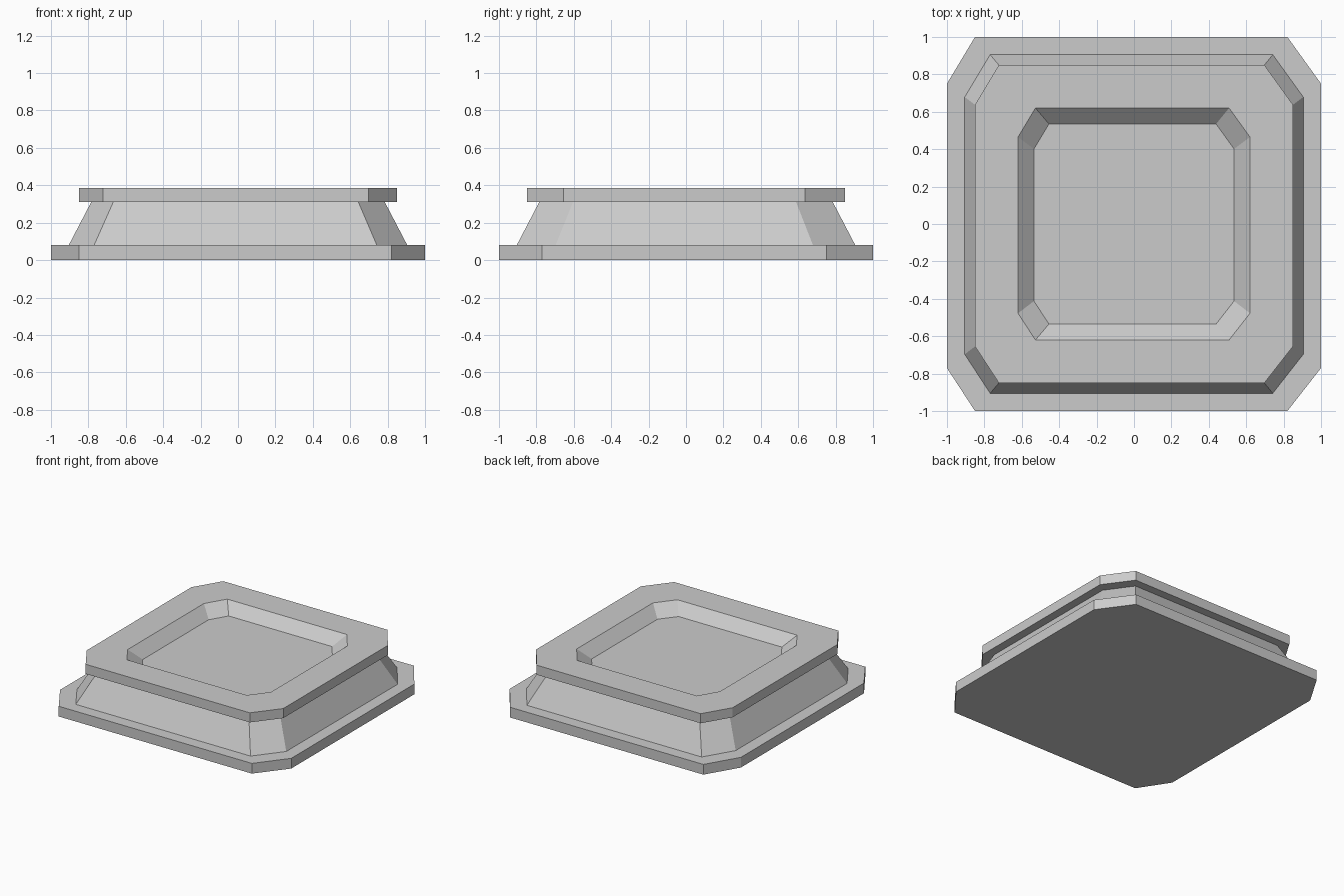
import bpy
import bmesh

cube = bpy.data.objects.get("Cube")
if cube:
    bpy.data.objects.remove(cube, do_unlink=True)

# Plain grey stone
stone = bpy.data.materials.new("grey_stone")
stone.use_nodes = True
GREY = (0.6, 0.6, 0.6, 1.0)
stone.diffuse_color = GREY
stone.node_tree.nodes["Principled BSDF"].inputs["Base Color"].default_value = GREY

# Square outline with cut corners, counter-clockwise, slightly uneven
OUTLINE = [(-0.85, -1), (0.82, -1), (1, -0.77), (1, 0.75),
           (0.82, 1), (-0.85, 1), (-1, 0.75), (-1, -0.77)]


def loft(name, profile, cap_start=False, cap_end=False):
    """Sweep a (scale, height) profile around the outline."""
    bm = bmesh.new()
    rings = [[bm.verts.new((x * s, y * s, z)) for x, y in OUTLINE]
             for s, z in profile]
    n = len(OUTLINE)
    for a, b in zip(rings, rings[1:]):
        for i in range(n):
            j = (i + 1) % n
            bm.faces.new((a[i], a[j], b[j], b[i]))
    if cap_start:
        bm.faces.new(rings[0][::-1])
    if cap_end:
        bm.faces.new(rings[-1])
    mesh = bpy.data.meshes.new(name)
    bm.to_mesh(mesh)
    bm.free()
    mesh.materials.append(stone)
    obj = bpy.data.objects.new(name, mesh)
    bpy.context.collection.objects.link(obj)
    return obj


FOOT, NECK, TOP, FLOOR = 0.08, 0.31, 0.385, 0.305

# Wide foot plate
loft("base_plate", [(1, 0), (1, FOOT), (0.905, FOOT)], cap_start=True)

# Sloping body
loft("tapered_body", [(0.905, FOOT), (0.785, NECK)])

# Overhanging rim with a shallow sloped recess
loft("recessed_rim", [(0.785, NECK), (0.85, NECK), (0.85, TOP),
                      (0.62, TOP), (0.535, FLOOR)], cap_end=True)
